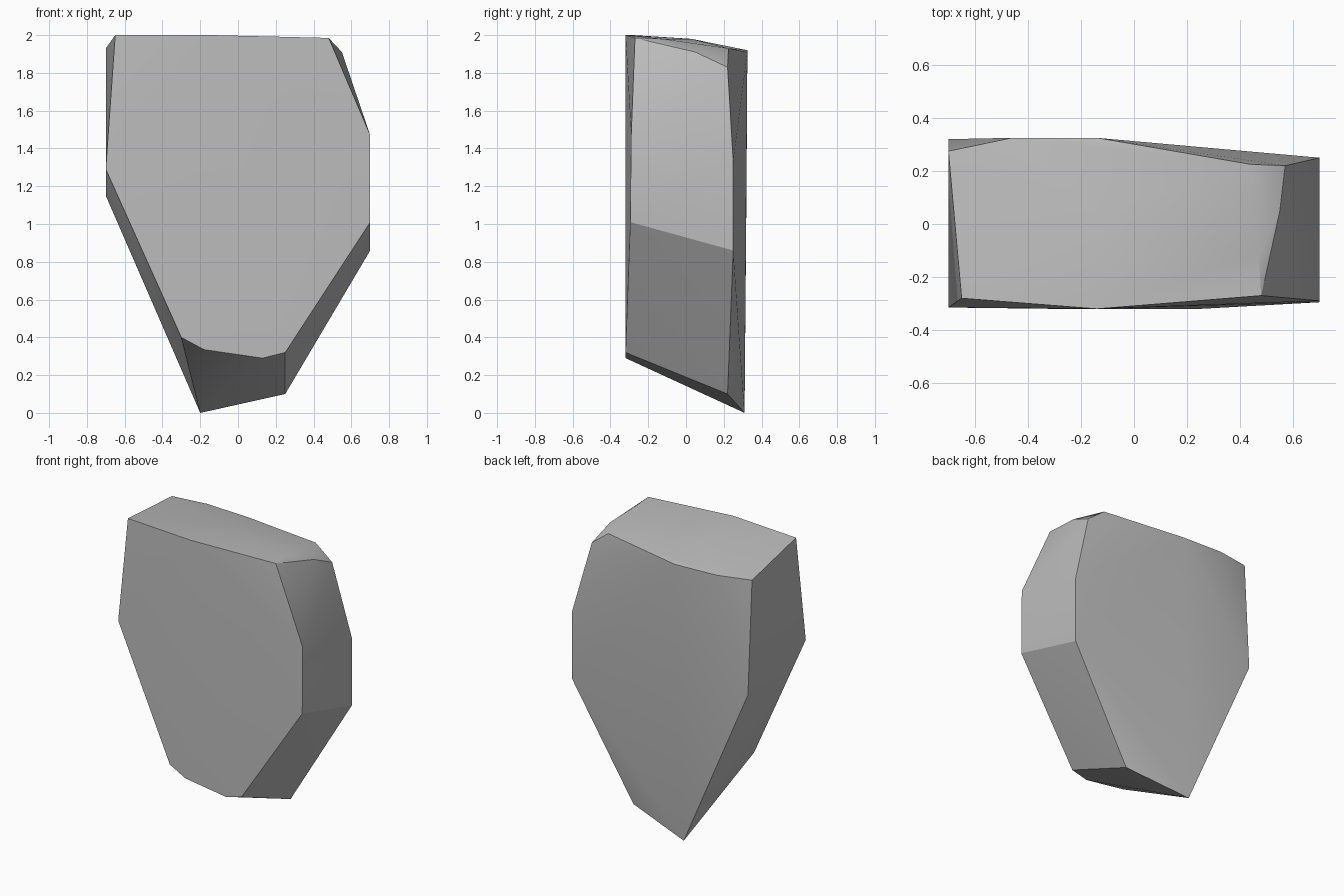
import bpy, bmesh, math

# Remove the default object
cube = bpy.data.objects.get("Cube")
if cube:
    bpy.data.objects.remove(cube, do_unlink=True)

# Front outline, crown and back outline of the stone block (x, y, z)
front = [(-0.65, -0.28, 2.0), (-0.14, -0.32, 2.0), (0.48, -0.27, 1.985),
         (0.70, -0.29, 1.47), (0.70, -0.295, 1.01), (0.25, -0.32, 0.32),
         (0.13, -0.32, 0.29), (-0.18, -0.32, 0.335), (-0.30, -0.32, 0.40),
         (-0.70, -0.315, 1.29)]
crown = [(-0.15, 0.03, 1.98), (0.47, -0.12, 1.98), (0.55, 0.05, 1.91)]
back = [(-0.70, 0.275, 1.93), (-0.46, 0.325, 1.92), (-0.14, 0.325, 1.91),
        (0.44, 0.225, 1.93), (0.57, 0.22, 1.83), (0.70, 0.25, 1.33),
        (0.70, 0.25, 0.86), (0.25, 0.22, 0.10), (-0.20, 0.31, 0.0),
        (-0.70, 0.32, 1.15)]

# Wrap the outlines in one chiselled, convex surface
bm = bmesh.new()
for point in front + crown + back:
    bm.verts.new(point)
hull = bmesh.ops.convex_hull(bm, input=bm.verts)
bmesh.ops.delete(bm, geom=[v for v in bm.verts if not v.link_faces], context='VERTS')
bmesh.ops.recalc_face_normals(bm, faces=bm.faces)
mesh = bpy.data.meshes.new("stone_block")
bm.to_mesh(mesh)
bm.free()
stone = bpy.data.objects.new("stone_block", mesh)
bpy.context.collection.objects.link(stone)

# Grey stone colour
grey = bpy.data.materials.new("stone_grey")
grey.use_nodes = True
colour = (0.5, 0.5, 0.5, 1.0)
grey.diffuse_color = colour
grey.node_tree.nodes["Principled BSDF"].inputs["Base Color"].default_value = colour
mesh.materials.append(grey)

# Soft facets with sharp rims
bpy.ops.object.select_all(action='DESELECT')
stone.select_set(True)
bpy.context.view_layer.objects.active = stone
bpy.ops.object.shade_smooth_by_angle(angle=math.radians(30))
